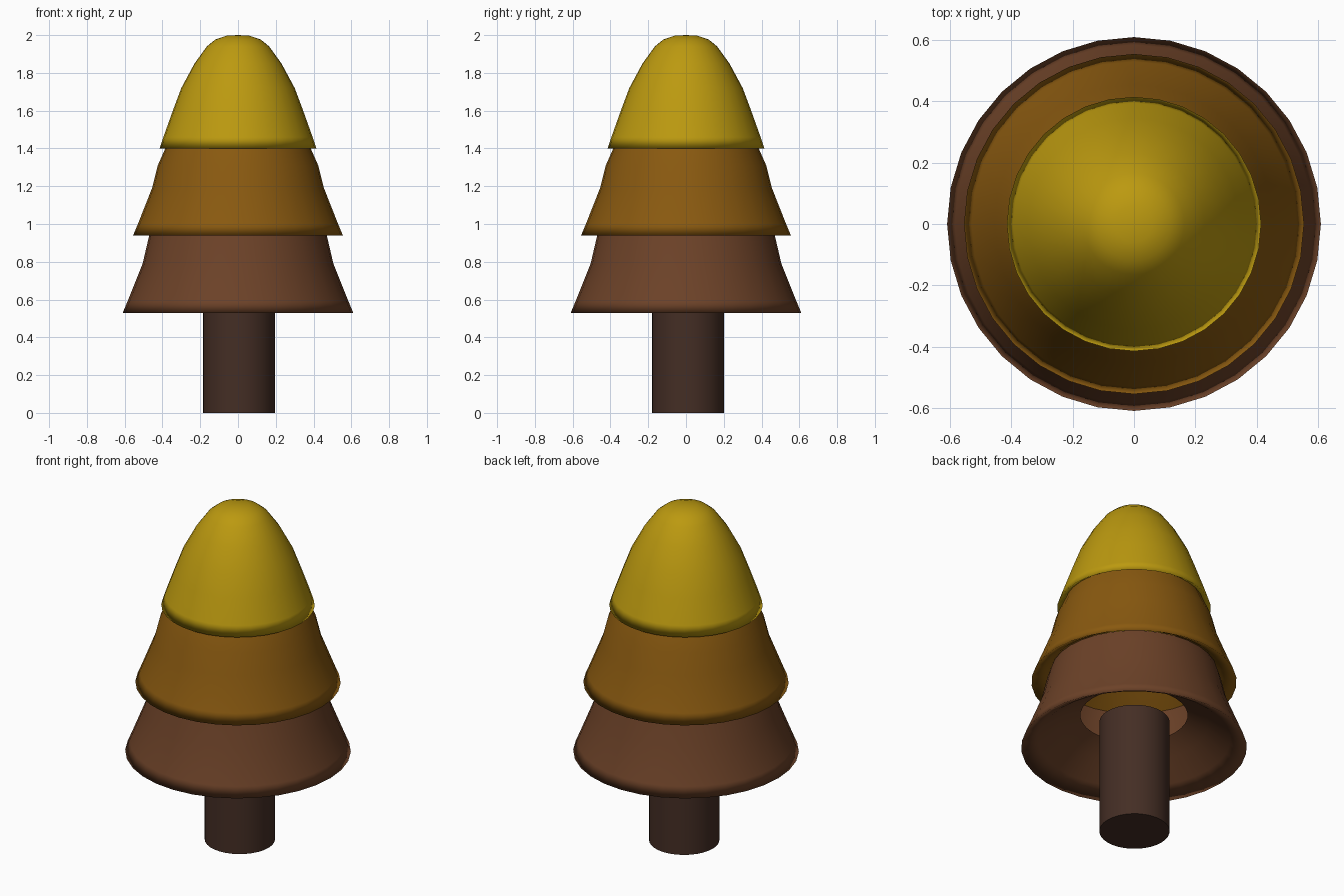
import bpy, bmesh, math

if "Cube" in bpy.data.objects:
    bpy.data.objects.remove(bpy.data.objects["Cube"])

SIDES = 32

def material(name, rgb):
    m = bpy.data.materials.new(name)
    m.diffuse_color = (*rgb, 1)
    m.use_nodes = True
    m.node_tree.nodes["Principled BSDF"].inputs["Base Color"].default_value = m.diffuse_color
    return m

def lathe(name, profile, mat, centre=(0, 0), sharp=False):
    """Spin an (r, z) profile, listed from bottom/inside to top, around z."""
    bm = bmesh.new()
    rings = []
    for r, z in profile:
        if r == 0:
            rings.append([bm.verts.new((*centre, z))] * SIDES)
        else:
            rings.append([bm.verts.new((centre[0] + r * math.cos(2 * math.pi * i / SIDES),
                                        centre[1] + r * math.sin(2 * math.pi * i / SIDES), z))
                          for i in range(SIDES)])
    for a, b in zip(rings, rings[1:]):
        for i in range(SIDES):
            j = (i + 1) % SIDES
            corners = list(dict.fromkeys((a[i], a[j], b[j], b[i])))
            bm.faces.new(corners).smooth = True
    me = bpy.data.meshes.new(name)
    bm.to_mesh(me)
    bm.free()
    me.materials.append(mat)
    ob = bpy.data.objects.new(name, me)
    bpy.context.collection.objects.link(ob)
    if sharp:
        bpy.ops.object.select_all(action='DESELECT')
        ob.select_set(True)
        bpy.context.view_layer.objects.active = ob
        bpy.ops.object.shade_smooth_by_angle(angle=math.radians(40))
    return ob

yellow = material("golden_yellow", (0.50, 0.32, 0.005))
ochre = material("ochre_orange", (0.25, 0.10, 0.005))
brown = material("leaf_brown", (0.15, 0.054, 0.021))
bark = material("dark_bark", (0.058, 0.027, 0.018))

# Trunk: capped cylinder, very slightly off centre
lathe("trunk", [(0, 0), (0.19, 0), (0.19, 0.68), (0, 0.68)], bark, (0.005, 0.01), True)

# Foliage tiers: hollow underside, rim, then outer skirt
lathe("lower_foliage", [(0.29, 0.73), (0.40, 0.67), (0.52, 0.58), (0.61, 0.53),
                        (0.585, 0.59), (0.505, 0.79), (0.47, 0.94), (0.45, 1.0)], brown)
lathe("middle_foliage", [(0.27, 1.14), (0.36, 1.08), (0.47, 0.99), (0.555, 0.94),
                         (0.53, 1.0), (0.455, 1.19), (0.425, 1.31), (0.385, 1.40),
                         (0.36, 1.46)], ochre)
lathe("top_foliage", [(0.2, 1.58), (0.27, 1.53), (0.34, 1.45), (0.415, 1.40),
                      (0.395, 1.46), (0.345, 1.60), (0.30, 1.72), (0.23, 1.85),
                      (0.165, 1.94), (0.12, 1.977), (0.06, 1.997), (0, 2.0)], yellow)
